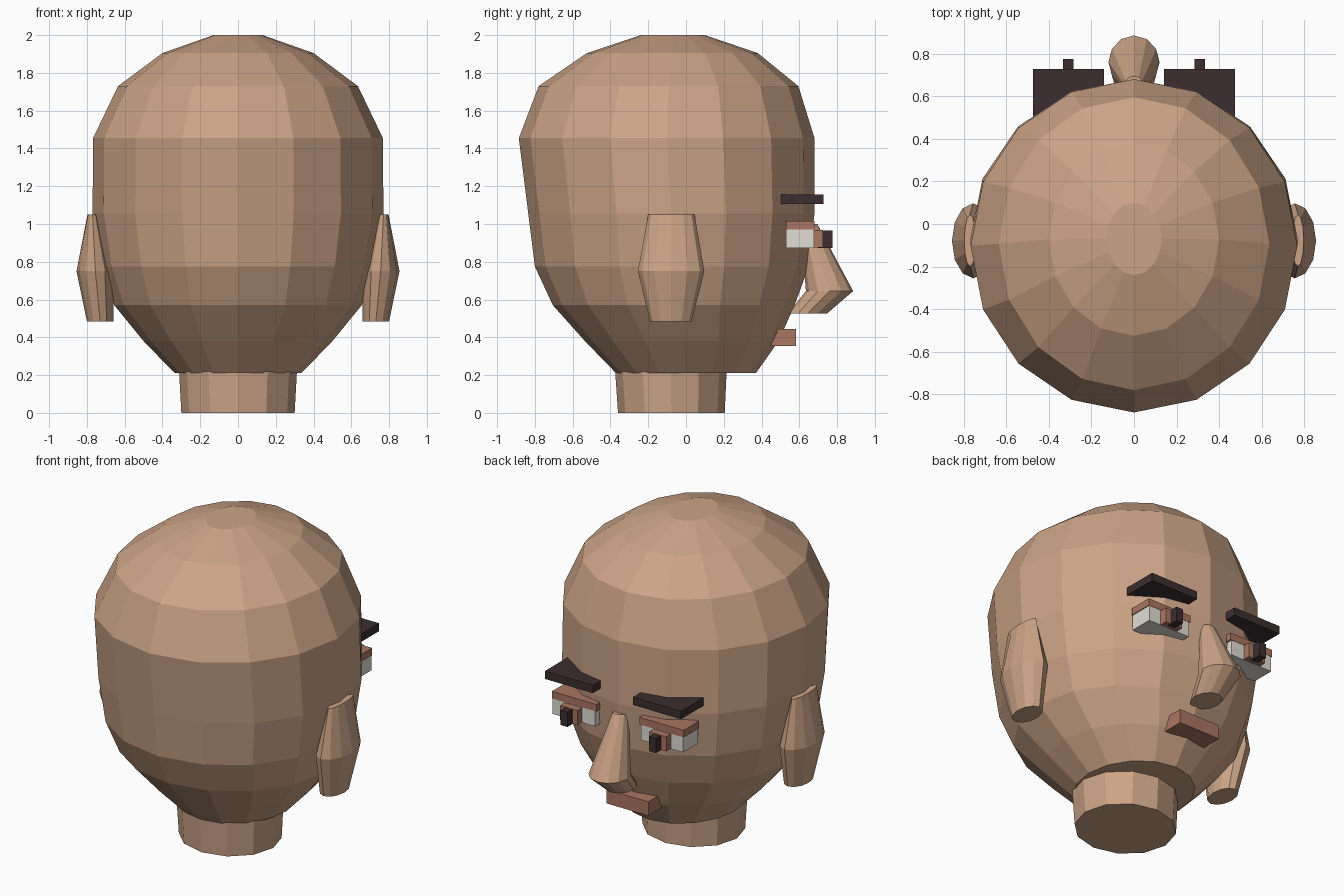
import bpy, math

if "Cube" in bpy.data.objects:
    bpy.data.objects.remove(bpy.data.objects["Cube"])


def mat(name, rgb):
    m = bpy.data.materials.new(name)
    m.diffuse_color = (*rgb, 1)
    m.use_nodes = True
    m.node_tree.nodes["Principled BSDF"].inputs["Base Color"].default_value = m.diffuse_color
    return m


SKIN = mat("skin", (0.60, 0.37, 0.24))
LIP = mat("lip_brown", (0.40, 0.18, 0.12))
WHITE = mat("eye_white", (0.75, 0.73, 0.66))
DARK = mat("dark_hair", (0.045, 0.027, 0.029))


def make(name, verts, faces, m):
    me = bpy.data.meshes.new(name)
    me.from_pydata(verts, [], faces)
    me.materials.append(m)
    ob = bpy.data.objects.new(name, me)
    bpy.context.collection.objects.link(ob)
    return ob


def loft(name, rings, n, m, sx=1):
    """Stack of ellipses (z, x centre, x radius, y min, y max), bottom to top."""
    verts = []
    for z, cx, rx, y0, y1 in rings:
        for i in range(n):
            a = 2 * math.pi * i / n
            verts.append((sx * cx + rx * math.cos(a),
                          (y0 + y1) / 2 + (y1 - y0) / 2 * math.sin(a), z))
    faces = [tuple(reversed(range(n))),
             tuple(range(len(verts) - n, len(verts)))]
    for r in range(len(rings) - 1):
        for i in range(n):
            j = (i + 1) % n
            faces.append((r * n + i, r * n + j, (r + 1) * n + j, (r + 1) * n + i))
    return make(name, verts, faces, m)


def box(name, x, y, z, m):
    v = [(a, b, c) for c in z for b in y for a in sorted(x)]
    f = [(0, 2, 3, 1), (4, 5, 7, 6), (0, 1, 5, 4),
         (2, 6, 7, 3), (0, 4, 6, 2), (1, 3, 7, 5)]
    return make(name, v, f, m)


# Skull, jaw and neck
loft("head", [
    (0.21, 0, 0.335, -0.37, 0.37),
    (0.38, 0, 0.50, -0.535, 0.49),
    (0.57, 0, 0.655, -0.705, 0.575),
    (0.775, 0, 0.725, -0.80, 0.65),
    (1.055, 0, 0.77, -0.835, 0.68),
    (1.455, 0, 0.767, -0.885, 0.68),
    (1.73, 0, 0.635, -0.78, 0.595),
    (1.905, 0, 0.40, -0.525, 0.38),
    (2.0, 0, 0.13, -0.24, 0.10)], 16, SKIN)
loft("neck", [(0, 0, 0.30, -0.36, 0.205), (0.22, 0, 0.312, -0.375, 0.215)], 12, SKIN)

# Nose
loft("nose", [
    (0.525, 0, 0.085, 0.54, 0.745),
    (0.645, 0, 0.12, 0.635, 0.885),
    (1.0, 0, 0.045, 0.605, 0.695)], 12, SKIN)

# Mouth
box("mouth", (-0.145, 0.145), (0.45, 0.583), (0.355, 0.443), LIP)

# Paired parts
for s, side in ((-1, "left"), (1, "right")):
    loft(side + "_ear", [
        (0.485, 0.73, 0.07, -0.19, 0.03),
        (0.75, 0.755, 0.10, -0.255, 0.097),
        (1.05, 0.77, 0.027, -0.20, 0.045)], 12, SKIN, s)
    box(side + "_brow", (s * 0.14, s * 0.475), (0.50, 0.727), (1.107, 1.157), DARK)
    box(side + "_eyelid", (s * 0.15, s * 0.46), (0.53, 0.68), (0.97, 1.015), LIP)
    box(side + "_eyeball", (s * 0.16, s * 0.455), (0.53, 0.678), (0.873, 0.97), WHITE)
    box(side + "_iris", (s * 0.25, s * 0.37), (0.60, 0.725), (0.875, 0.967), LIP)
    box(side + "_pupil", (s * 0.285, s * 0.333), (0.70, 0.775), (0.873, 0.965), DARK)
